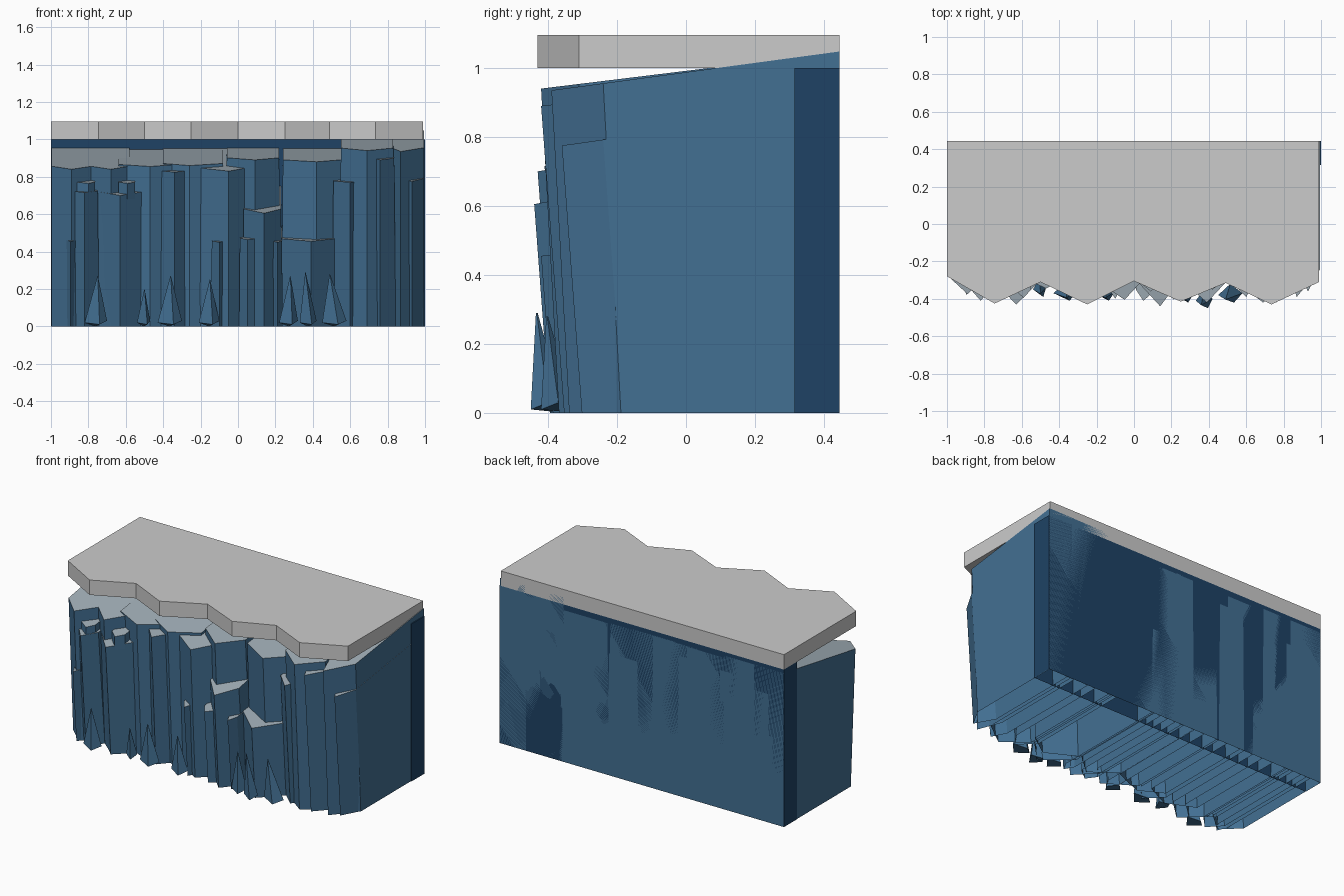
import bpy, bmesh

if "Cube" in bpy.data.objects:
    bpy.data.objects.remove(bpy.data.objects["Cube"])

BACK, WALL = 0.445, 0.315


def material(name, rgb):
    m = bpy.data.materials.new(name)
    m.diffuse_color = (*rgb, 1)
    m.use_nodes = True
    m.node_tree.nodes["Principled BSDF"].inputs["Base Color"].default_value = m.diffuse_color
    return m


rock = material("rock_blue", (0.055, 0.16, 0.29))
dark = material("wall_blue", (0.013, 0.055, 0.13))
pale = material("rock_top", (0.36, 0.43, 0.48))


def make(name, bottom, top, mats=(), closed=True):
    """Solid between two matching counter-clockwise rings; may be open below."""
    bm = bmesh.new()
    lo = [bm.verts.new(p) for p in bottom]
    hi = [bm.verts.new(p) for p in top]
    n = len(lo)
    if closed:
        bm.faces.new(lo[::-1])
    cap = bm.faces.new(hi)
    for i in range(n):
        j = (i + 1) % n
        bm.faces.new((lo[i], lo[j], hi[j], hi[i]))
    if len(mats) > 1:
        cap.material_index = 1
    me = bpy.data.meshes.new(name)
    bm.to_mesh(me)
    bm.free()
    for m in mats:
        me.materials.append(m)
    ob = bpy.data.objects.new(name, me)
    bpy.context.collection.objects.link(ob)
    return ob


def column(name, xl, xf, xr, yf, z, zwall, side, lean=0.07, z0=0.0, spread=0.008):
    """Rock column, pointed front, leaning out; top rises to zwall at the wall."""
    slope = (zwall - z) / (WALL - yf)
    ring = [(xl, yf + side), (xf, yf), (xr, yf + side), (xr, BACK), (xl, BACK)]
    top = [(x, y, z + slope * (y - yf)) for x, y in ring]
    low = []
    for x, y in ring:
        if y < BACK:
            y += lean * (z - z0)
        x += spread if x == xr else -spread if x == xl else 0
        low.append((max(-0.998, min(0.995, x)), y, z0))
    make(name, low, top, (rock, pale), closed=False)


# top slab with zigzag front edge
edge = [(-1, -.28), (-.745, -.425), (-.5, -.31), (-.25, -.43), (0, -.305),
        (.25, -.415), (.49, -.315), (.735, -.43), (.99, -.31)]
outline = edge + [(.99, BACK), (-1, BACK)]
make("top_slab", [(x, y, 1.0) for x, y in outline], [(x, y, 1.095) for x, y in outline])

# back wall
wall = [(-1, WALL), (1, WALL), (1, BACK), (-1, BACK)]
make("back_wall", [(x, y, 0) for x, y in wall], [(x, y, 1.0) for x, y in wall], (dark,), closed=False)

# tall columns: left x, front x, right x, front y, front height, height at wall, side depth
tall = [
    (-.998, -.89, -.78, -.375, .84, .955, .10), (-.79, -.68, -.58, -.375, .84, .955, .10),
    (-.64, -.47, -.32, -.345, .855, .945, .08), (-.43, -.34, -.26, -.385, .825, .88, .10),
    (-.40, -.26, -.08, -.335, .86, .95, .08), (-.23, -.05, .06, -.405, .83, .95, .12),
    (-.06, .09, .22, -.36, .89, .955, .12), (.24, .42, .55, -.35, .88, .95, .10),
    (.55, .69, .83, -.42, .94, 1.03, .11), (.82, .87, .994, -.39, .935, 1.03, .15),
]
for i, (a, b, c, y, z, zw, s) in enumerate(tall):
    column(f"tall_column_{i + 1}", a, b, c, y, z, zw, s, 0.055)

# shorter columns standing in front
mid = [
    (-.89, -.82, -.75, -.41, .715, .80, .08), (-.745, -.63, -.51, -.43, .70, .82, .12),
    (.03, .14, .23, -.44, .605, .75, .12), (.23, .39, .52, -.42, .455, .53, .14),
    (.51, .60, .65, -.39, .77, .83, .09), (.72, .76, .835, -.42, .89, .97, .09),
    (.87, .93, .995, -.36, .775, .87, .12),
]
for i, (a, b, c, y, z, zw, s) in enumerate(mid):
    column(f"short_column_{i + 1}", a, b, c, y, z, zw, s, 0.075)

# narrow ribs
for i, (a, b, c, y, z) in enumerate([
        (-.92, -.895, -.86, -.38, .455), (-.14, -.10, -.07, -.40, .45),
        (.01, .05, .12, -.41, .465), (.18, .21, .235, -.405, .45)]):
    column(f"rib_{i + 1}", a, b, c, y, z, z + .08, .06, 0.08, spread=0.004)

# little blocks on the two left ledges
for i, (a, b, c, y) in enumerate([(-.865, -.80, -.765, -.385), (-.64, -.59, -.55, -.395)]):
    column(f"ledge_block_{i + 1}", a, b, c, y, .765, .86, .045, 0, 0.68, 0)

# pointed shards at the foot: left x, right x, apex x, height, front y
for i, (a, b, c, h, y) in enumerate([
        (-.82, -.70, -.75, .27, -.42), (-.54, -.47, -.50, .20, -.39),
        (-.43, -.30, -.36, .27, -.41), (-.21, -.10, -.15, .25, -.41),
        (.22, .32, .28, .27, -.42), (.33, .42, .36, .29, -.45),
        (.45, .58, .49, .28, -.42)]):
    m = (a + b) / 2
    base = [(a, y + .04, .02), (m + .02, y, .01), (b, y + .05, .03), (m, y + .10, 0)]
    tip = [(c + (x - c) * .02, y + .015 + (yy - y) * .05, h) for x, yy, _ in base]
    make(f"shard_{i + 1}", base, tip, (rock,))
